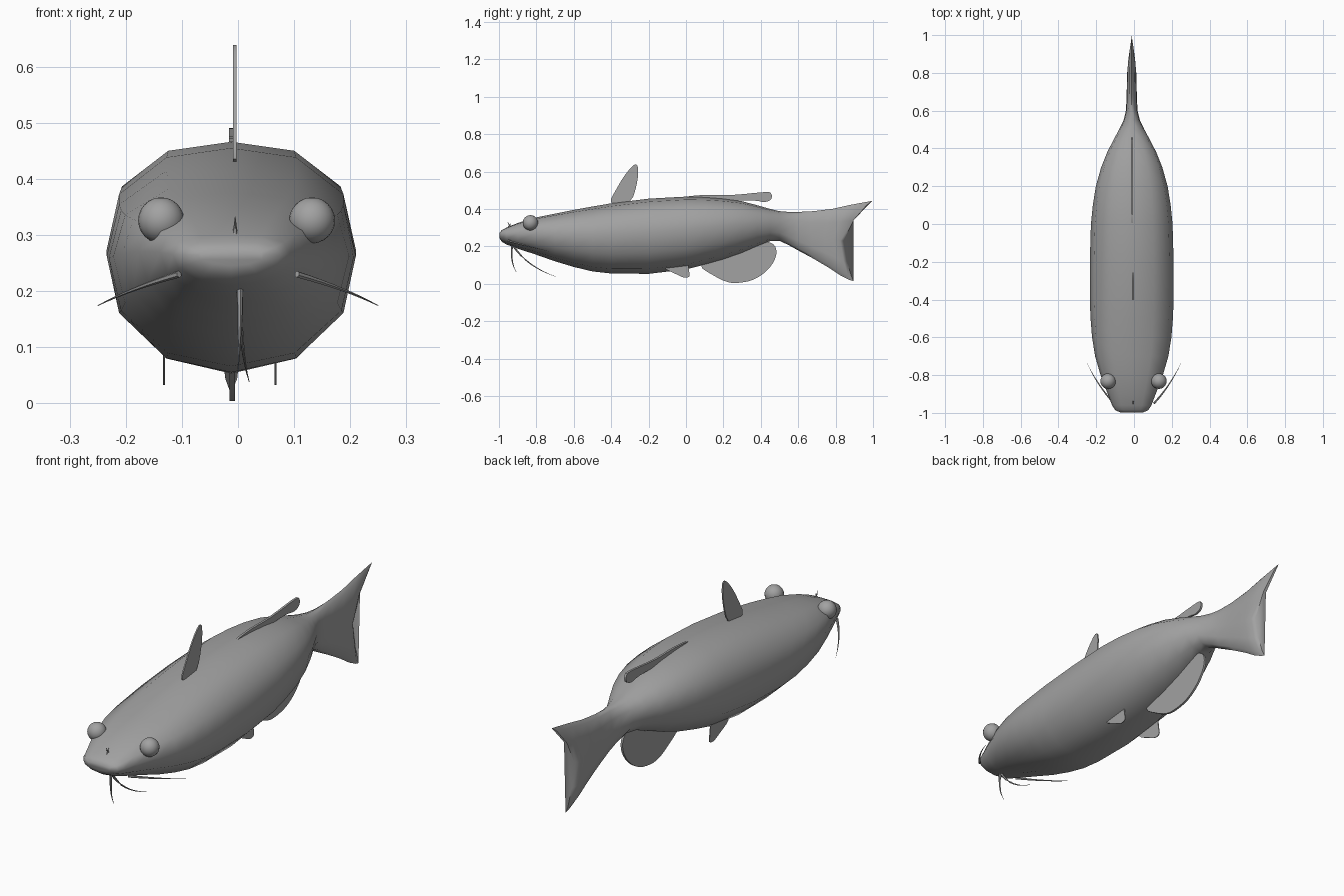
import bpy, bmesh, math
from mathutils import Vector

if "Cube" in bpy.data.objects:
    bpy.data.objects.remove(bpy.data.objects["Cube"])

grey = bpy.data.materials.new("plain grey")
grey.diffuse_color = (0.36, 0.36, 0.36, 1)
grey.use_nodes = True
grey.node_tree.nodes["Principled BSDF"].inputs["Base Color"].default_value = grey.diffuse_color
CX = -0.012  # body centre plane


def finish(name, bm, angle=50):
    bmesh.ops.recalc_face_normals(bm, faces=bm.faces)
    mesh = bpy.data.meshes.new(name)
    bm.to_mesh(mesh)
    bm.free()
    mesh.materials.append(grey)
    ob = bpy.data.objects.new(name, mesh)
    bpy.context.collection.objects.link(ob)
    bpy.ops.object.select_all(action='DESELECT')
    ob.select_set(True)
    bpy.context.view_layer.objects.active = ob
    bpy.ops.object.shade_smooth_by_angle(angle=math.radians(angle))
    return ob


def loft(bm, rings):
    rows = [[bm.verts.new(p) for p in r] for r in rings]
    n = len(rows[0])
    for a, b in zip(rows, rows[1:]):
        for i in range(n):
            bm.faces.new((a[i], a[(i + 1) % n], b[(i + 1) % n], b[i]))
    bm.faces.new(rows[0])
    bm.faces.new(rows[-1])


def section(y, top, bottom, w, mid=None, ytop=None, ybot=None):
    """Twelve-sided ring; the tail rings bend in y towards the lobe tips."""
    zc, h = (top + bottom) / 2, (top - bottom) / 2
    ytop = y if ytop is None else ytop
    ybot = y if ybot is None else ybot
    ring = []
    for i in range(12):
        a = math.tau * i / 12
        s = math.sin(a)
        bend = (ytop - y) * s ** 1.5 if s > 0 else (ybot - y) * (-s) ** 1.5
        ring.append((CX + w * math.cos(a) * (1.04 if i % 3 else 1), y + bend,
                     zc + h * s * (1.03 if i % 3 else 1) + 0.02 * math.cos(a) ** 2 * min(1, w / 0.2)))
    return ring


# Body and tail in one skin: y, top, bottom, half width
body = [(-0.998, 0.272, 0.245, 0.06), (-0.985, 0.287, 0.225, 0.088), (-0.96, 0.3, 0.21, 0.104),
        (-0.9, 0.325, 0.188, 0.127), (-0.8, 0.355, 0.155, 0.165), (-0.7, 0.375, 0.12, 0.194),
        (-0.6, 0.395, 0.09, 0.21), (-0.5, 0.413, 0.066, 0.218), (-0.4, 0.43, 0.055, 0.222),
        (-0.2, 0.455, 0.053, 0.222), (0, 0.466, 0.077, 0.216), (0.1, 0.463, 0.102, 0.206),
        (0.2, 0.455, 0.13, 0.19), (0.3, 0.441, 0.165, 0.162), (0.38, 0.42, 0.2, 0.13),
        (0.45, 0.4, 0.228, 0.094), (0.5, 0.388, 0.23, 0.067), (0.55, 0.384, 0.206, 0.043),
        (0.6, 0.384, 0.178, 0.031)]
rings = [section(*s) for s in body]
tail = [(0.67, 0.388, 0.135, 0.027, None, 0.68, 0.68), (0.74, 0.4, 0.085, 0.026, None, 0.78, 0.765),
        (0.79, 0.42, 0.045, 0.025, None, 0.87, 0.825), (0.825, 0.435, 0.02, 0.02, None, 0.95, 0.875),
        (0.842, 0.443, 0.015, 0.008, None, 0.995, 0.895)]
rings += [section(*s) for s in tail]
bm = bmesh.new()
loft(bm, rings)
finish("body_and_tail", bm, 60)


def fin(name, x, outline, thick=0.006):
    """Thin plate with a rounded outline."""
    pts = []
    n = len(outline)
    for i in range(n):
        p = [Vector(outline[(i + k) % n]) for k in (-1, 0, 1, 2)]
        for t in (0, 1 / 3, 2 / 3):
            pts.append(0.5 * (2 * p[1] + (p[2] - p[0]) * t + (2 * p[0] - 5 * p[1] + 4 * p[2] - p[3]) * t * t
                              + (3 * p[1] - p[0] - 3 * p[2] + p[3]) * t ** 3))
    b = bmesh.new()
    loft(b, [[(x + s * thick / 2, p.x, p.y) for p in pts] for s in (-1, 1)])
    finish(name, b, 30)


fin("dorsal_fin", -0.006, [(-0.4, 0.435), (-0.37, 0.51), (-0.32, 0.59), (-0.275, 0.637),
                           (-0.257, 0.62), (-0.262, 0.54), (-0.3, 0.44)])
fin("adipose_fin", -0.011, [(0.0, 0.462), (0.1, 0.475), (0.25, 0.475), (0.42, 0.49), (0.455, 0.483),
                            (0.455, 0.452), (0.42, 0.437), (0.36, 0.445), (0.2, 0.445)], 0.01)
fin("anal_fin", -0.01, [(0.08, 0.1), (0.15, 0.043), (0.22, 0.01), (0.28, 0.005), (0.36, 0.022),
                        (0.43, 0.068), (0.475, 0.13), (0.482, 0.185), (0.45, 0.22), (0.35, 0.23),
                        (0.2, 0.16)], 0.01)
for side, x in (("left", -0.132), ("right", 0.067)):
    fin("pelvic_fin_" + side, x, [(-0.12, 0.09), (-0.05, 0.05), (-0.01, 0.033), (0.018, 0.04),
                                  (0.015, 0.075), (0, 0.13), (-0.08, 0.13)], 0.004)

# Eyes
for side, x in (("left", -0.137), ("right", 0.132)):
    b = bmesh.new()
    bmesh.ops.create_uvsphere(b, u_segments=20, v_segments=12, radius=0.041)
    bmesh.ops.translate(b, verts=b.verts, vec=(x, -0.832, 0.326))
    finish("eye_" + side, b)


def whisker(name, a, c, e, r):
    """Tapered curved feeler from a to e, pulled towards c."""
    a, c, e = Vector(a), Vector(c), Vector(e)
    rs = []
    for i in range(9):
        t = i / 8
        p = a * (1 - t) ** 2 + c * 2 * t * (1 - t) + e * t * t
        d = ((c - a) * (1 - t) + (e - c) * t).normalized()
        u = d.orthogonal().normalized()
        v = d.cross(u)
        k = r * (1 - 0.9 * t)
        rs.append([p + k * (u * math.cos(q * math.tau / 6) + v * math.sin(q * math.tau / 6)) for q in range(6)])
    b = bmesh.new()
    loft(b, rs)
    finish(name, b)


# Mouth whiskers, chin whiskers and small snout spikes
for side, s in (("left", -1), ("right", 1)):
    whisker("mouth_whisker_" + side, (s * 0.105, -0.95, 0.23), (s * 0.19, -0.86, 0.205),
            (s * 0.25, -0.735, 0.174), 0.006)
whisker("chin_whisker_short", (0.003, -0.93, 0.205), (0.004, -0.94, 0.11), (0, -0.905, 0.06), 0.006)
whisker("chin_whisker_long", (0.003, -0.925, 0.205), (0.004, -0.85, 0.09), (0.02, -0.695, 0.038), 0.006)
whisker("snout_spike_front", (-0.005, -0.935, 0.3), (-0.005, -0.945, 0.315), (-0.005, -0.955, 0.333), 0.005)
whisker("snout_spike_back", (-0.005, -0.955, 0.295), (-0.005, -0.945, 0.31), (-0.005, -0.935, 0.325), 0.005)
